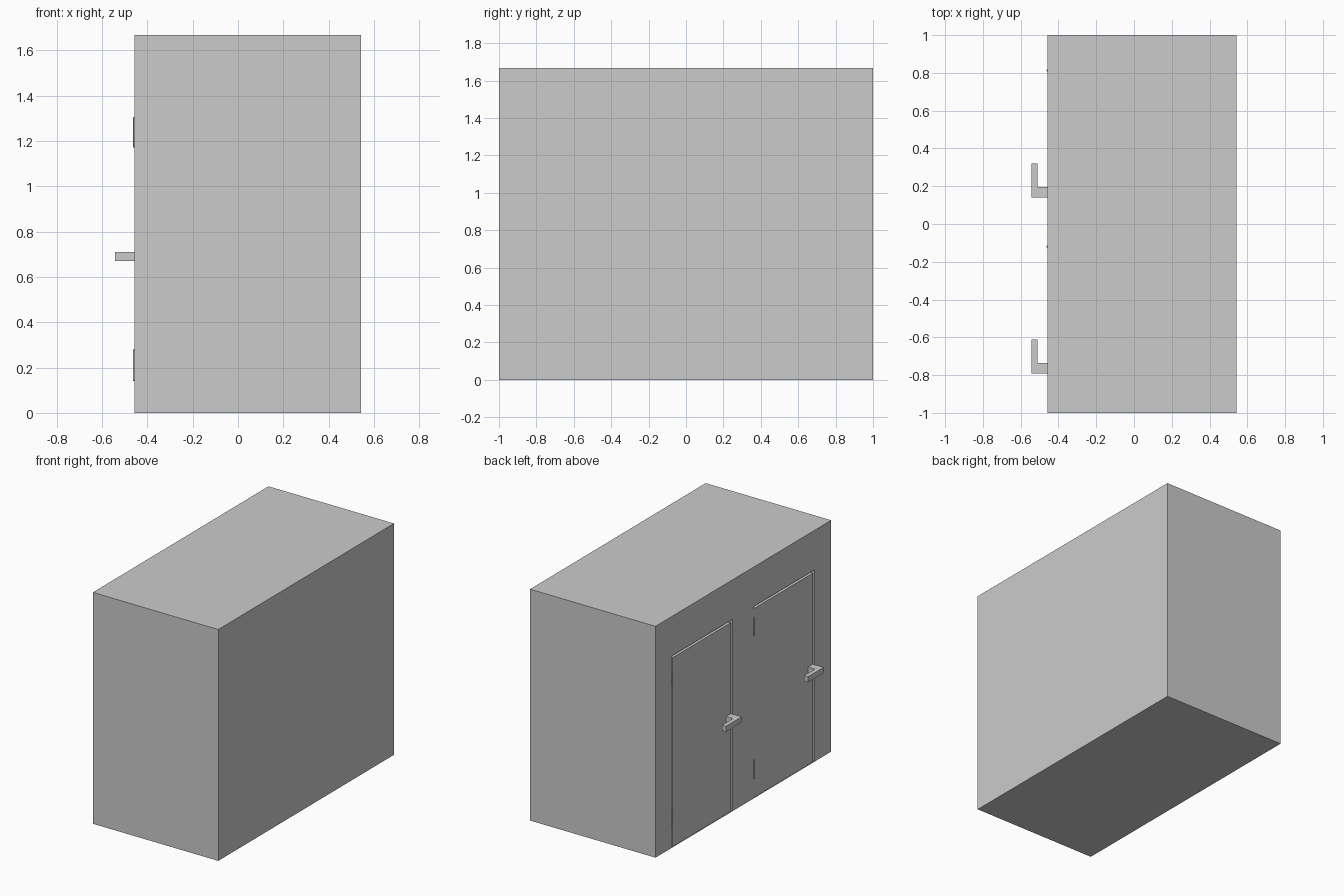
import bpy, bmesh

if "Cube" in bpy.data.objects:
    bpy.data.objects.remove(bpy.data.objects["Cube"])

FRONT = -0.457   # wall plane that carries the doors
BACK = 0.543
HEIGHT = 1.667


def new_object(name, bm):
    bmesh.ops.recalc_face_normals(bm, faces=bm.faces)
    mesh = bpy.data.meshes.new(name)
    bm.to_mesh(mesh)
    bm.free()
    obj = bpy.data.objects.new(name, mesh)
    bpy.context.collection.objects.link(obj)
    return obj


def box(name, x0, x1, y0, y1, z0, z1):
    bm = bmesh.new()
    bmesh.ops.create_cube(bm, size=1)
    for v in bm.verts:
        v.co = (x1 if v.co.x > 0 else x0, y1 if v.co.y > 0 else y0, z1 if v.co.z > 0 else z0)
    return new_object(name, bm)


def extrude_xy(name, points, z0, z1):
    bm = bmesh.new()
    face = bm.faces.new([bm.verts.new((x, y, z0)) for x, y in points])
    ext = bmesh.ops.extrude_face_region(bm, geom=[face])
    for v in ext["geom"]:
        if isinstance(v, bmesh.types.BMVert):
            v.co.z = z1
    return new_object(name, bm)


def hinge(name, y, z0, z1):
    # slim pin with tapered ends, half sunk into the wall
    bpy.ops.mesh.primitive_cylinder_add(vertices=12, radius=0.006, depth=z1 - z0,
                                        location=(FRONT, y, (z0 + z1) / 2))
    obj = bpy.context.object
    obj.name = name
    mod = obj.modifiers.new("rounded_ends", "BEVEL")
    mod.width = 0.003
    mod.segments = 2
    bpy.ops.object.shade_smooth_by_angle()


# main block
shell = box("building_shell", FRONT, BACK, -1, 1, 0, HEIGHT)

for label, hinge_y in (("left", 0.813), ("right", -0.12)):
    latch_y = hinge_y - 0.69
    # door opening cut into the wall
    cutter = box(label + "_opening_cutter", FRONT - 0.1, FRONT + 0.04,
                 latch_y, hinge_y, 0.004, 1.382)
    cutter.hide_render = True
    cutter.hide_viewport = True
    cut = shell.modifiers.new(label + "_opening", "BOOLEAN")
    cut.object = cutter
    cut.solver = "EXACT"

    # flush door leaf with a narrow gap around it
    box(label + "_door", FRONT, FRONT + 0.045,
        latch_y + 0.017, hinge_y - 0.004, 0.006, 1.366)

    # L-shaped lever handle
    y = latch_y + 0.018
    extrude_xy(label + "_handle",
               [(FRONT + 0.01, y), (FRONT + 0.01, y + 0.055), (-0.512, y + 0.055),
                (-0.512, y + 0.18), (-0.543, y + 0.18), (-0.543, y)], 0.67, 0.71)

    # hinge pins
    hinge(label + "_lower_hinge", hinge_y, 0.14, 0.28)
    hinge(label + "_upper_hinge", hinge_y, 1.17, 1.305)
